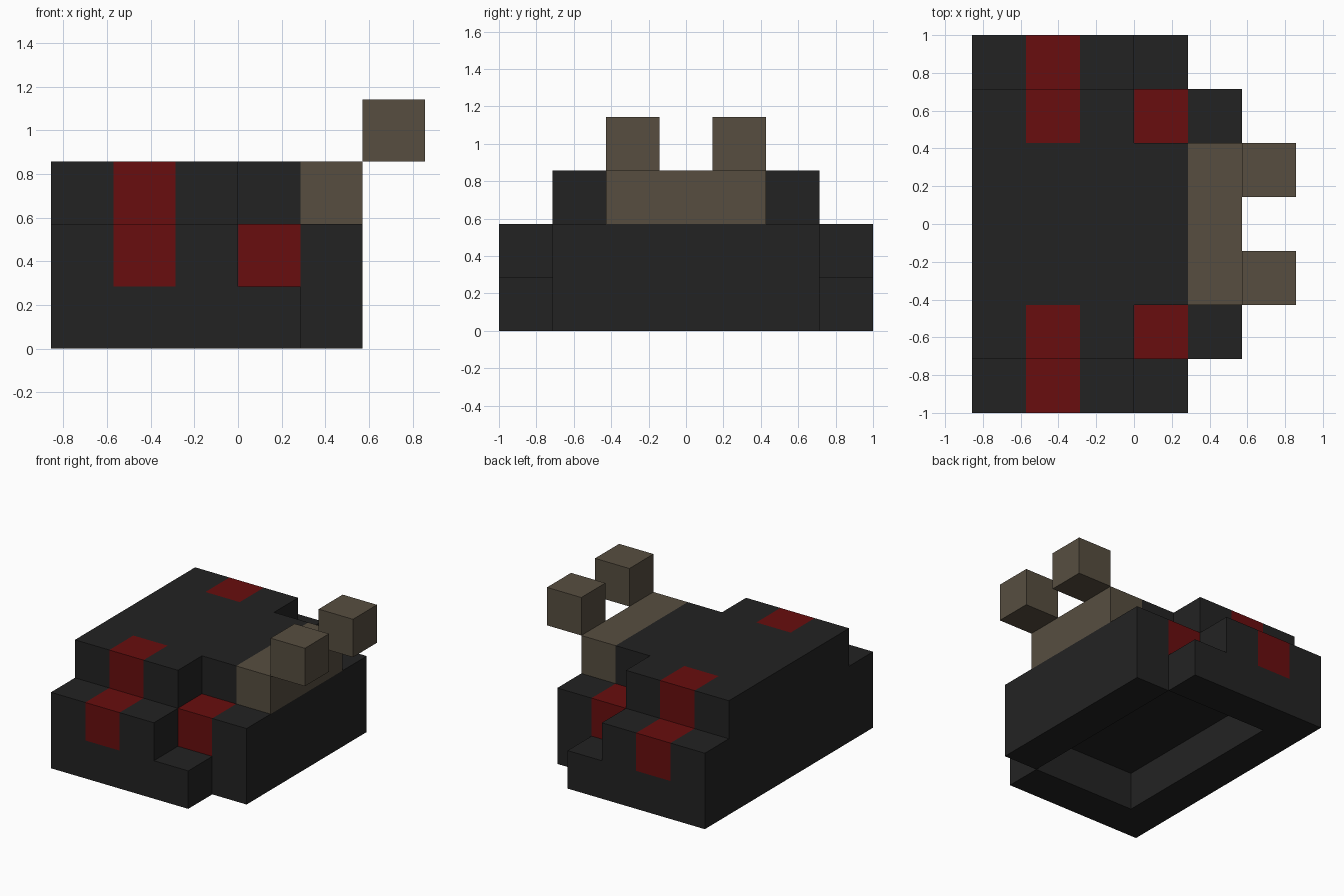
import bpy
import bmesh
from mathutils import Vector

cube = bpy.data.objects.get("Cube")
if cube:
    bpy.data.objects.remove(cube, do_unlink=True)

U = 2 / 7                                  # edge length of one block
ORIGIN = Vector((-3 * U, -3.5 * U, 0))     # corner of block (0, 0, 0)


def material(name, rgb):
    m = bpy.data.materials.new(name)
    m.use_nodes = True
    m.diffuse_color = (*rgb, 1)
    bsdf = m.node_tree.nodes["Principled BSDF"]
    bsdf.inputs["Base Color"].default_value = (*rgb, 1)
    bsdf.inputs["Roughness"].default_value = 0.9
    return m


charcoal = material("charcoal", (0.0164, 0.0164, 0.0164))
dark_red = material("dark_red", (0.138, 0.0042, 0.0044))
taupe = material("taupe", (0.095, 0.076, 0.051))


def box(x, y, z):
    """Blocks in half-open index ranges."""
    return {(i, j, k) for i in range(*x) for j in range(*y) for k in range(*z)}


def mirrored(cells):
    """Add the copy on the opposite y side."""
    return cells | {(i, 6 - j, k) for i, j, k in cells}


# Eyes and the brow they rise from
front_eye = box((5, 6), (2, 3), (3, 4))
rear_eye = box((5, 6), (4, 5), (3, 4))
brow = box((4, 5), (2, 5), (2, 3))

# Red blocks: a stepped stripe and a shoulder patch on each side
stripes = mirrored(box((1, 2), (0, 1), (1, 2)) | box((1, 2), (1, 2), (2, 3)))
shoulders = mirrored(box((3, 4), (1, 2), (1, 2)))

# Stepped body with a recess in its underside
body = box((0, 5), (1, 6), (0, 2))                     # main block
body |= mirrored(box((0, 4), (0, 1), (0, 1)))          # side steps
body |= mirrored(box((0, 3), (0, 1), (1, 2)))
body |= box((0, 3), (1, 6), (2, 3))                    # raised back
body |= box((3, 4), (2, 5), (2, 3))
body -= box((1, 4), (1, 6), (0, 1))                    # underside recess
body -= stripes | shoulders

PARTS = [
    ("body", body, charcoal),
    ("side_stripes", stripes, dark_red),
    ("shoulder_patches", shoulders, dark_red),
    ("brow", brow, taupe),
    ("front_eye", front_eye, taupe),
    ("rear_eye", rear_eye, taupe),
]
FILLED = set().union(*(cells for _, cells, _ in PARTS))


def build(name, cells, mat):
    """Skin the blocks, leaving out faces buried against other blocks."""
    bm = bmesh.new()
    for cell in sorted(cells):
        for axis in range(3):
            a, b = (axis + 1) % 3, (axis + 2) % 3
            for side in (0, 1):
                near = list(cell)
                near[axis] += 2 * side - 1
                if tuple(near) in FILLED:
                    continue
                corners = [(0, 0), (1, 0), (1, 1), (0, 1)]
                if side == 0:
                    corners.reverse()
                verts = []
                for da, db in corners:
                    p = Vector(cell)
                    p[axis] += side
                    p[a] += da
                    p[b] += db
                    verts.append(bm.verts.new(ORIGIN + p * U))
                bm.faces.new(verts)
    bmesh.ops.remove_doubles(bm, verts=bm.verts, dist=1e-4)
    mesh = bpy.data.meshes.new(name)
    bm.to_mesh(mesh)
    bm.free()
    mesh.materials.append(mat)
    obj = bpy.data.objects.new(name, mesh)
    bpy.context.collection.objects.link(obj)


for part in PARTS:
    build(*part)
